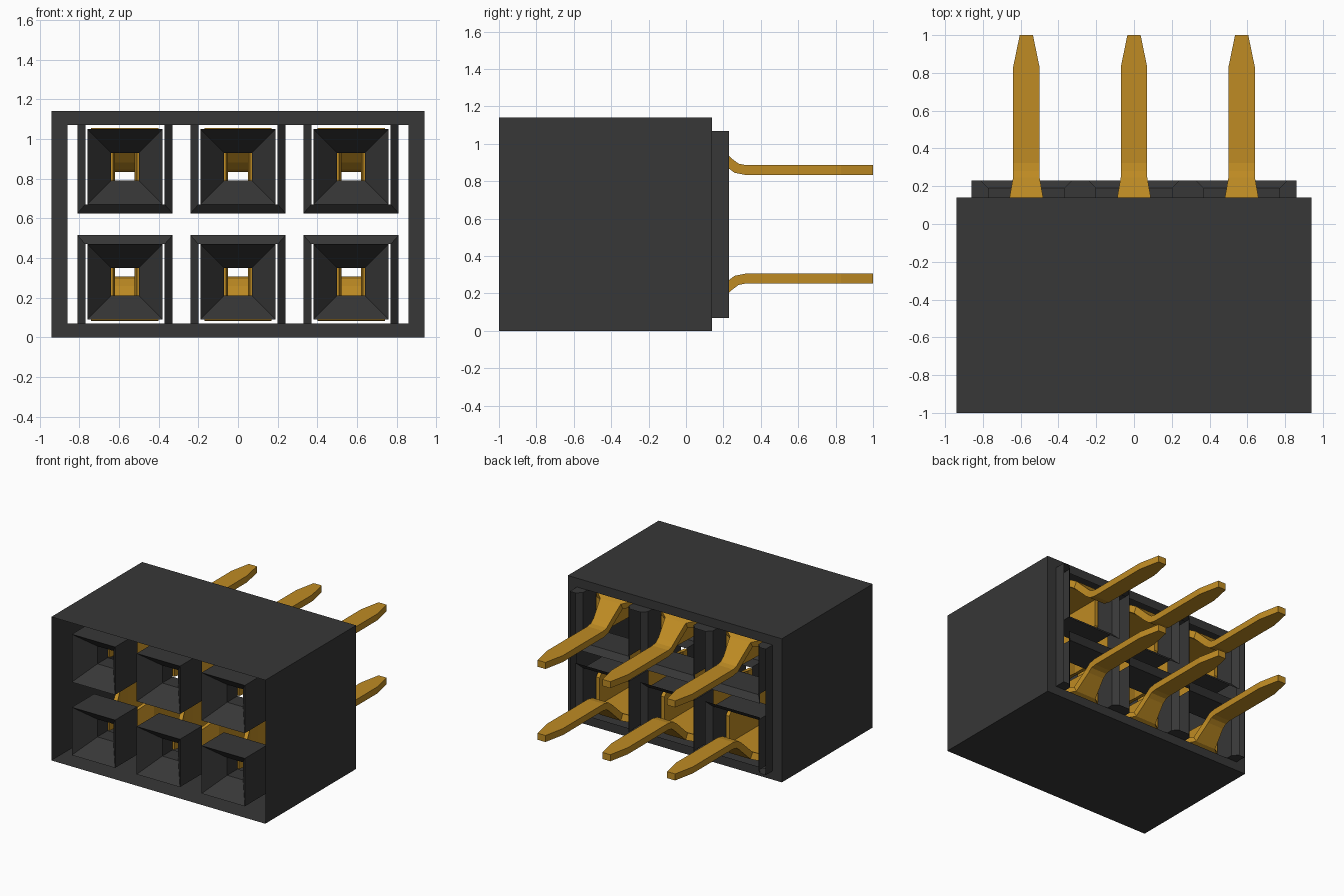
import bpy, bmesh

if "Cube" in bpy.data.objects:
    bpy.data.objects.remove(bpy.data.objects["Cube"])


def material(name, colour, metal=0.0):
    m = bpy.data.materials.new(name)
    m.use_nodes = True
    m.diffuse_color = colour
    m.node_tree.nodes["Principled BSDF"].inputs["Base Color"].default_value = colour
    return m


DARK = material("charcoal plastic", (0.038, 0.038, 0.038, 1))
GOLD = material("gold metal", (0.52, 0.26, 0.017, 1))

MID = 0.57                 # height between the two rows
COLUMNS = (-0.57, 0, 0.57)
FRONT, STEP, BACK = -1.0, 0.14, 0.23
CHAMFER = 0.19             # depth where the rear chamfers begin


def finish(name, bm, mat, thickness=0):
    bmesh.ops.remove_doubles(bm, verts=bm.verts, dist=0.0005)
    bmesh.ops.recalc_face_normals(bm, faces=bm.faces)
    mesh = bpy.data.meshes.new(name)
    bm.to_mesh(mesh)
    bm.free()
    mesh.materials.append(mat)
    ob = bpy.data.objects.new(name, mesh)
    bpy.context.collection.objects.link(ob)
    if thickness:
        mod = ob.modifiers.new("thickness", "SOLIDIFY")
        mod.thickness = thickness
        mod.offset = 0
        mod.use_even_offset = True
    return ob


def face(bm, *points):
    bm.faces.new([bm.verts.new(p) for p in points])


def loft(bm, rings, closed=True):
    """Join successive rings of points with quads."""
    for a, b in zip(rings, rings[1:]):
        n = len(a)
        for i in range(n if closed else n - 1):
            j = (i + 1) % n
            face(bm, a[i], a[j], b[j], b[i])


def rect(x, z, hx, hz, y):
    return [(x - hx, y, z - hz), (x + hx, y, z - hz),
            (x + hx, y, z + hz), (x - hx, y, z + hz)]


# Outer sleeve with an inward step at the rear
bm = bmesh.new()
loft(bm, [rect(0, MID, 0.94, 0.57, FRONT), rect(0, MID, 0.94, 0.57, STEP),
          rect(0, MID, 0.86, 0.5, STEP)])
for s in (-1, 1):
    x = s * 0.86
    face(bm, (x, STEP, 0.07), (x, BACK, 0.07), (x, BACK, 1.07), (x, STEP, 1.07))
finish("housing_shell", bm, DARK)

# Rear ribs: end caps between neighbouring slots
bm = bmesh.new()
ribs = [(-0.86, -0.77, -0.86, -0.81), (-0.37, -0.2, -0.33, -0.24),
        (0.2, 0.37, 0.24, 0.33), (0.77, 0.86, 0.81, 0.86)]
for z in (0.07, 1.07):
    for a, b, c, d in ribs:
        face(bm, (a, STEP, z), (b, STEP, z), (b, CHAMFER, z),
             (d, BACK, z), (c, BACK, z), (a, CHAMFER, z))
finish("rear_rib_caps", bm, DARK)


def rear_slot(x, s):
    """Three-sided pocket with a chamfered mouth, open on its outer side."""
    bm = bmesh.new()

    def u_shape(half, inner, y):
        pts = ((-half, 0.5), (-half, inner), (half, inner), (half, 0.5))
        return [(x + px, y, MID + s * h) for px, h in pts]

    loft(bm, [u_shape(0.24, 0.055, BACK), u_shape(0.2, 0.1, CHAMFER),
              u_shape(0.2, 0.1, -0.06)], closed=False)
    finish("rear_slot", bm, DARK)


def socket(x, s):
    """Tapered entry, narrow throat and the short sleeve around them."""
    z = MID + s * 0.29
    bm = bmesh.new()
    loft(bm, [rect(x, z, 0.19, 0.19, FRONT + 0.28), rect(x, z, 0.19, 0.19, FRONT),
              rect(x, z, 0.07, 0.07, FRONT + 0.15), rect(x, z, 0.07, 0.07, FRONT + 0.28)])
    finish("socket_entry", bm, DARK)


def contact(x, s):
    # Tapered tail, bend and broad base plate
    bm = bmesh.new()
    path = [(1.0, 0.29, 0.035), (0.83, 0.29, 0.07), (0.32, 0.29, 0.07),
            (0.27, 0.3, 0.07), (0.23, 0.33, 0.07), (0.12, 0.44, 0.09),
            (0.07, 0.46, 0.17), (-0.4, 0.46, 0.17)]
    loft(bm, [[(x - w, y, MID + s * h), (x + w, y, MID + s * h)]
              for y, h, w in path], closed=False)
    finish("contact_pin", bm, GOLD, 0.052)

    # Pair of spring leaves that pinch together toward the front
    bm = bmesh.new()
    leaf = [(0.05, 0.17, 0.22, 0.46), (-0.03, 0.17, 0.13, 0.46),
            (-0.35, 0.17, 0.12, 0.46), (-0.47, 0.15, 0.14, 0.43),
            (-0.58, 0.1, 0.19, 0.39), (-0.66, 0.065, 0.22, 0.36),
            (-0.71, 0.075, 0.22, 0.36)]
    for side in (-1, 1):
        loft(bm, [[(x + side * w, y, MID + s * low), (x + side * w, y, MID + s * high)]
                  for y, w, low, high in leaf], closed=False)
    finish("contact_leaves", bm, GOLD, 0.03)


for row in (-1, 1):
    for column in COLUMNS:
        rear_slot(column, row)
        socket(column, row)
        contact(column, row)
